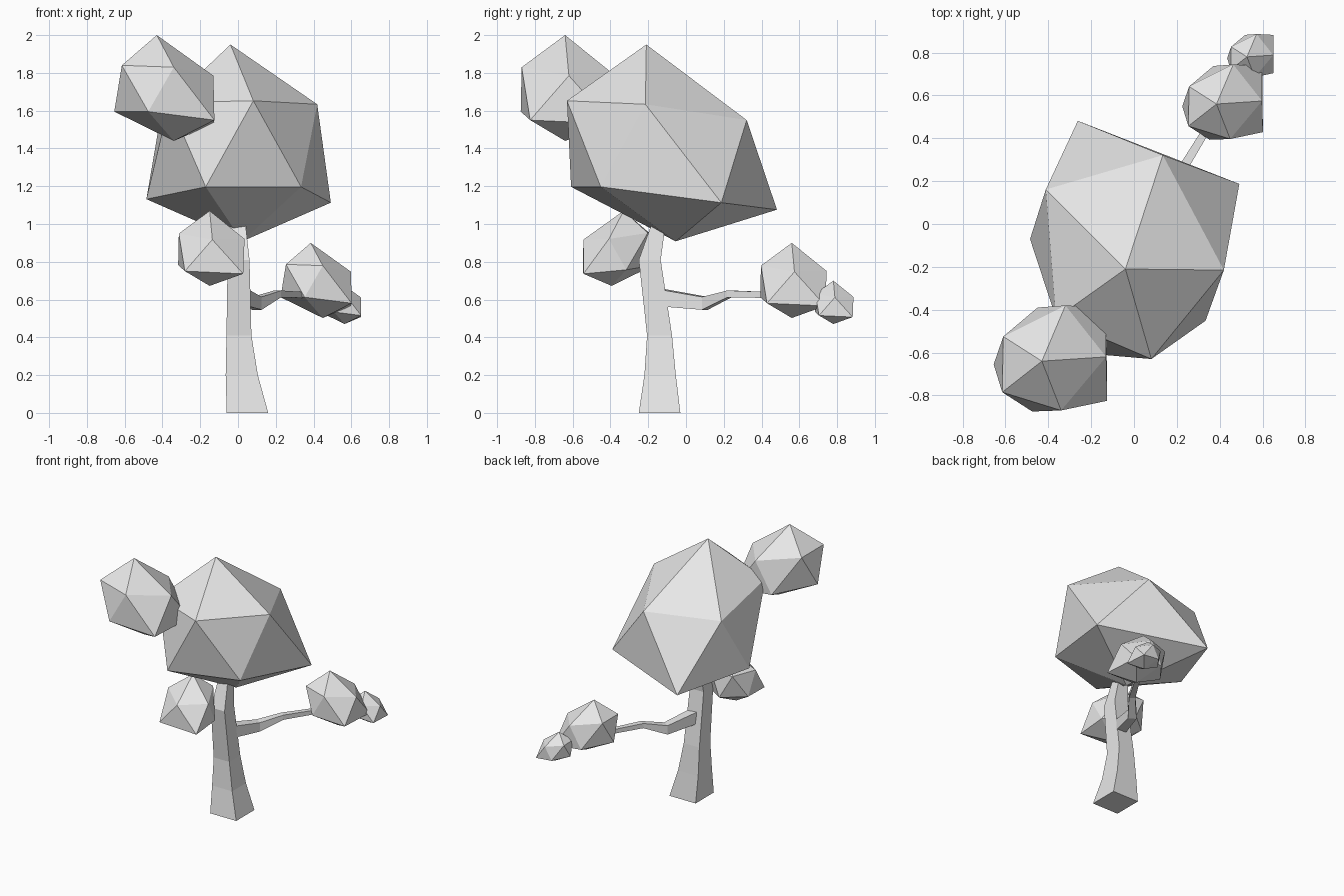
import bpy, bmesh
from math import radians
from mathutils import Matrix, Vector

if "Cube" in bpy.data.objects:
    bpy.data.objects.remove(bpy.data.objects["Cube"], do_unlink=True)

GREY = (0.8, 0.8, 0.8, 1.0)
material = bpy.data.materials.new("light grey")
material.use_nodes = True
material.diffuse_color = GREY
material.node_tree.nodes["Principled BSDF"].inputs["Base Color"].default_value = GREY


def add_object(name, bm):
    """Turn a bmesh into a flat shaded object."""
    bmesh.ops.recalc_face_normals(bm, faces=bm.faces[:])
    mesh = bpy.data.meshes.new(name)
    bm.to_mesh(mesh)
    bm.free()
    mesh.materials.append(material)
    obj = bpy.data.objects.new(name, mesh)
    bpy.context.collection.objects.link(obj)
    return obj


# Twenty-sided leaf clump, measured from its tip
CLUMP = [
    (0, 0, 0),
    (.30, .02, -.215), (.09, -.23, -.17), (-.185, -.145, -.16),
    (-.18, .115, -.165), (.11, .26, -.21),
    (.305, -.185, -.45), (.30, .25, -.47), (-.045, -.235, -.405),
    (-.225, -.015, -.405), (-.02, .25, -.44),
    (.09, 0, -.56),
]


def leaf_clump(name, tip, size, turn=0):
    bm = bmesh.new()
    for point in CLUMP:
        bm.verts.new(point)
    hull = bmesh.ops.convex_hull(bm, input=bm.verts[:])
    assert hull
    place = (Matrix.Translation(tip) @ Matrix.Rotation(radians(turn), 4, 'Z')
             @ Matrix.Scale(size, 4))
    bmesh.ops.transform(bm, matrix=place, verts=bm.verts[:])
    return add_object(name, bm)


def square_limb(name, sections, side, up):
    """Loft square sections (centre, half width, half height) along a path."""
    side, up = Vector(side).normalized(), Vector(up)
    bm = bmesh.new()
    rings = []
    for centre, width, height in sections:
        rings.append([bm.verts.new(Vector(centre) + side * width * a + up * height * b)
                      for a, b in ((-1, -1), (1, -1), (1, 1), (-1, 1))])
    for low, high in zip(rings, rings[1:]):
        for i in range(4):
            j = (i + 1) % 4
            bm.faces.new((low[i], low[j], high[j], high[i]))
    bm.faces.new(rings[0])
    bm.faces.new(rings[-1])
    return add_object(name, bm)


# Trunk, flared at the foot and leaning near the top
square_limb("trunk", [
    ((.05, -.14, 0), .11, .11),
    ((.02, -.137, .2), .085, .083),
    ((.005, -.14, .41), .066, .066),
    ((.003, -.192, .81), .058, .058),
    ((0, -.145, 1.0), .04, .037),
], side=(1, 0, 0), up=(0, 1, 0))

# Side branch, thinning towards the back
square_limb("side_branch", [
    ((.02, -.13, .61), .04, .045),
    ((.10, .10, .58), .03, .034),
    ((.21, .23, .63), .022, .018),
    ((.32, .41, .625), .018, .016),
    ((.38, .52, .62), .018, .016),
], side=(.85, -.53, 0), up=(0, 0, 1))

# Foliage
leaf_clump("main_canopy", (-.04, -.21, 1.95), 1.86, 68)
leaf_clump("upper_clump", (-.43, -.64, 2.0), 1)
leaf_clump("lower_clump", (-.15, -.33, 1.07), .71, -90)
leaf_clump("branch_clump", (.385, .56, .90), .71)
leaf_clump("branch_tip_clump", (.527, .78, .70), .41)
